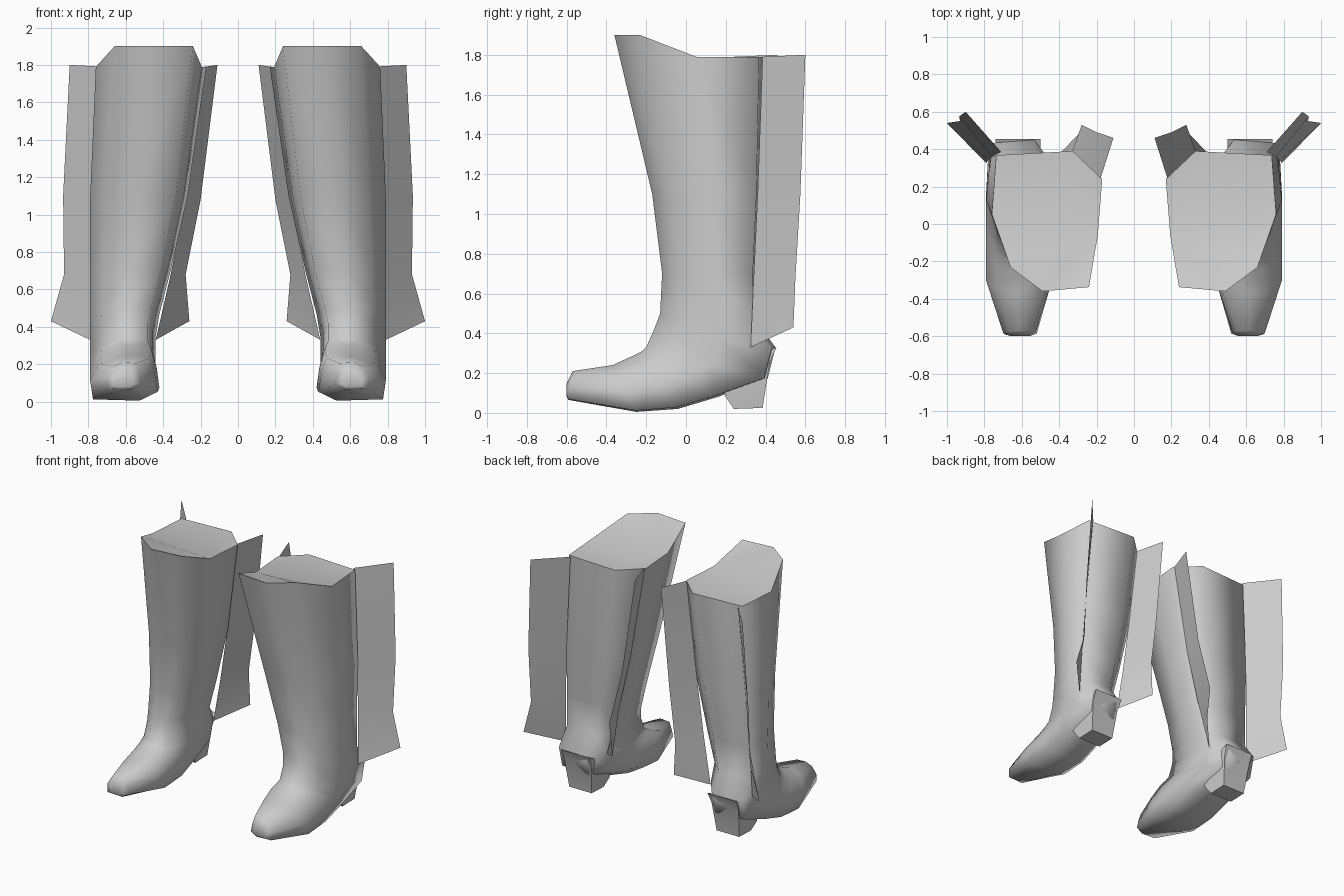
import bpy, bmesh, math
from mathutils import Vector

cube = bpy.data.objects.get("Cube")
if cube:
    bpy.data.objects.remove(cube, do_unlink=True)

grey = bpy.data.materials.new("plain grey")
grey.use_nodes = True
COLOUR = (0.6, 0.6, 0.6, 1)
grey.diffuse_color = COLOUR
grey.node_tree.nodes["Principled BSDF"].inputs["Base Color"].default_value = COLOUR

# Cross-section of the boot: (inner to outer, front to back)
SECTION = [(.12, .03), (.54, 0), (.83, .17), (1, .55),
           (.96, .97), (.27, 1), (0, .8), (.04, .4)]

# Rings from rim to toe: front (y, z), back (y, z), inner x, outer x
RINGS = [
    ((-.36, 1.90), (.39, 1.79), .17, .76),
    ((-.17, 1.10), (.37, 1.10), .27, .79),
    ((-.12, .70), (.35, .70), .36, .79),
    ((-.13, .50), (.35, .46), .42, .79),
    ((-.16, .42), (.45, .33), .44, .79),
    ((-.20, .33), (.41, .17), .44, .79),
    ((-.22, .31), (.16, .08), .43, .79),
    ((-.26, .29), (-.04, .02), .42, .79),
    ((-.37, .24), (-.25, .005), .43, .79),
    ((-.57, .21), (-.59, .065), .52, .70),
    ((-.60, .15), (-.60, .08), .56, .66),
]

# Flaps: attached edge and free edge, top to bottom
OUTER_FLAP = ([(.71, .385, 1.79), (.76, .36, 1.1), (.78, .34, .68), (.79, .325, .33)],
              [(.90, .60, 1.80), (.935, .575, 1.1), (.93, .55, .68), (1.0, .54, .43)])
INNER_FLAP = ([(.18, .24, 1.79), (.28, .27, 1.1), (.36, .30, .68), (.44, .33, .33)],
              [(.11, .46, 1.80), (.20, .49, 1.08), (.28, .53, .68), (.26, .52, .43)])


def finish(name, bm, side, angle=None):
    """Mirror to the wanted side, and make an object."""
    for v in bm.verts:
        v.co.x *= side
    bmesh.ops.recalc_face_normals(bm, faces=bm.faces[:])
    mesh = bpy.data.meshes.new(name)
    bm.to_mesh(mesh)
    bm.free()
    mesh.materials.append(grey)
    obj = bpy.data.objects.new(name, mesh)
    bpy.context.collection.objects.link(obj)
    if angle:
        bpy.ops.object.select_all(action='DESELECT')
        obj.select_set(True)
        bpy.context.view_layer.objects.active = obj
        bpy.ops.object.shade_smooth_by_angle(angle=math.radians(angle))
    return obj


def loft(bm, rings):
    """Bridge closed rings of points and cap both ends."""
    loops = [[bm.verts.new(p) for p in ring] for ring in rings]
    n = len(loops[0])
    for a, b in zip(loops, loops[1:]):
        for i in range(n):
            j = (i + 1) % n
            bm.faces.new((a[i], a[j], b[j], b[i]))
    bm.faces.new(loops[0])
    bm.faces.new(loops[-1][::-1])


def boot_body(label, side):
    rings = []
    for k, ((fy, fz), (by, bz), x0, x1) in enumerate(RINGS):
        ring = []
        for u, v in SECTION:
            z = fz + (bz - fz) * v
            if k == 0:  # raised front rim
                z = fz if v < .2 else bz
            ring.append((x0 + (x1 - x0) * u, fy + (by - fy) * v, z))
        rings.append(ring)
    bm = bmesh.new()
    loft(bm, rings)
    bmesh.ops.triangulate(bm, faces=[f for f in bm.faces if len(f.verts) > 4])
    finish(label + "_boot", bm, side, 85)


def boot_heel(label, side):
    rings = [[(x0, y0, z0), (x1, y0, z0), (x1, y1, z1), (x0, y1, z1)]
             for x0, x1, y0, z0, y1, z1 in
             [(.50, .74, .16, .20, .455, .33),
              (.51, .74, .20, .08, .42, .25),
              (.53, .72, .24, .02, .385, .025)]]
    bm = bmesh.new()
    loft(bm, rings)
    finish(label + "_heel", bm, side, 50)


def flap(name, edges, side):
    bm = bmesh.new()
    a, b = [[bm.verts.new(Vector(p)) for p in edge] for edge in edges]
    for i in range(len(a) - 1):
        bm.faces.new((a[i], a[i + 1], b[i + 1], b[i]))
    finish(name, bm, side, 40)


for label, side in (("left", 1), ("right", -1)):
    boot_body(label, side)
    boot_heel(label, side)
    flap(label + "_outer_flap", OUTER_FLAP, side)
    flap(label + "_inner_flap", INNER_FLAP, side)
